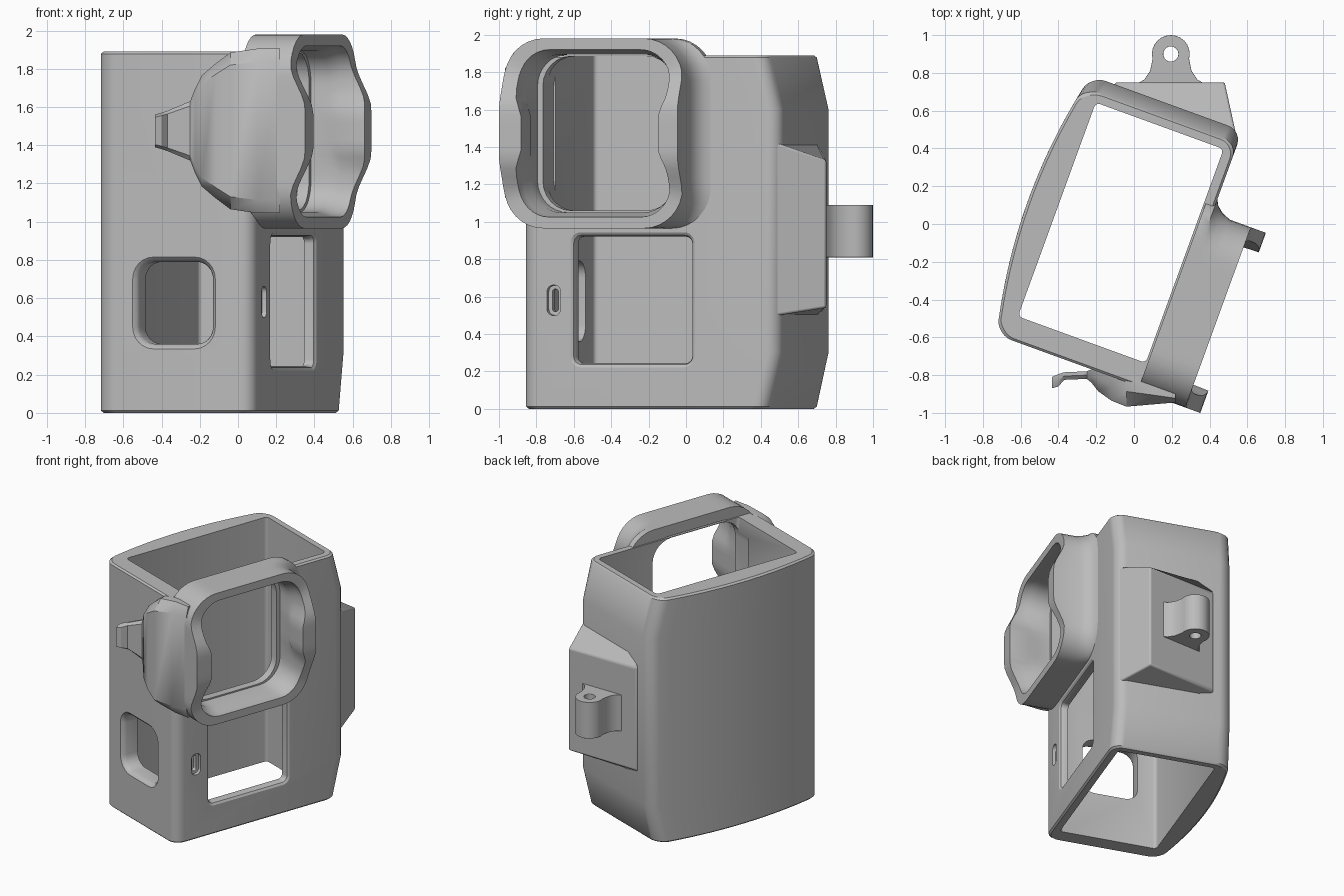
import bpy, bmesh, math
from mathutils import Matrix, Vector

cube = bpy.data.objects.get("Cube")
if cube:
    bpy.data.objects.remove(cube, do_unlink=True)

grey = bpy.data.materials.new("plain_grey")
grey.use_nodes = True
grey.diffuse_color = (0.5, 0.5, 0.5, 1)
grey.node_tree.nodes["Principled BSDF"].inputs["Base Color"].default_value = (0.5, 0.5, 0.5, 1)

TURN = Matrix.Rotation(math.radians(-20), 4, 'Z')   # the case stands turned
STILL = Matrix.Identity(4)


def loft(name, rings, matrix=TURN, cyclic=False):
    """Skin a list of equal-length point rings into a closed mesh."""
    bm = bmesh.new()
    rows = [[bm.verts.new(matrix @ Vector(p)) for p in ring] for ring in rings]
    n = len(rows[0])
    pairs = list(zip(rows, rows[1:]))
    if cyclic:
        pairs.append((rows[-1], rows[0]))
    else:
        bm.faces.new(rows[0])
        bm.faces.new(rows[-1])
    for a, b in pairs:
        for i in range(n):
            j = (i + 1) % n
            bm.faces.new((a[i], a[j], b[j], b[i]))
    bmesh.ops.recalc_face_normals(bm, faces=bm.faces)
    mesh = bpy.data.meshes.new(name)
    bm.to_mesh(mesh)
    bm.free()
    obj = bpy.data.objects.new(name, mesh)
    bpy.context.collection.objects.link(obj)
    mesh.materials.append(grey)
    return obj


def rounded(a0, a1, b0, b1, r, steps=7):
    """Rounded rectangle in two coordinates, counter-clockwise."""
    pts = []
    for k, (a, b) in enumerate([(a0 + r, b0 + r), (a1 - r, b0 + r), (a1 - r, b1 - r), (a0 + r, b1 - r)]):
        for i in range(steps):
            t = math.pi * (1 + k / 2 + i / (steps - 1) / 2)
            pts.append((a + r * math.cos(t), b + r * math.sin(t)))
    return pts


def select_only(obj):
    bpy.ops.object.select_all(action='DESELECT')
    obj.select_set(True)
    bpy.context.view_layer.objects.active = obj


def cut(obj, cutter):
    mod = obj.modifiers.new("cut", 'BOOLEAN')
    mod.operation = 'DIFFERENCE'
    mod.solver = 'EXACT'
    mod.object = cutter
    select_only(obj)
    bpy.ops.object.modifier_apply(modifier=mod.name)
    bpy.data.objects.remove(cutter, do_unlink=True)


def window(axis, a0, a1, b0, b1, r, depths):
    """Cutter lofted through a wall; depths are (position, widening)."""
    rings = []
    for d, e in depths:
        pts = rounded(a0 - e, a1 + e, b0 - e, b1 + e, r + e)
        rings.append([(d, a, b) if axis == 'x' else (a, d, b) for a, b in pts])
    return loft("cutter", rings)


def finish(obj, bevel=0):
    if bevel:
        mod = obj.modifiers.new("soft_edges", 'BEVEL')
        mod.width, mod.segments, mod.limit_method = bevel, 3, 'ANGLE'
    select_only(obj)
    bpy.ops.object.shade_smooth_by_angle(angle=math.radians(32))


# Case body: rounded box with a bowed left wall and a back that tapers at both ends
def body_ring(z, back, inset=0):
    pts = rounded(-0.48 + inset, 0.37 - inset, -0.8 + inset, back - inset, 0.08)
    top, bottom = pts[-1], pts[0]
    pts += [(top[0], top[1] + (bottom[1] - top[1]) * i / 14) for i in range(1, 14)]
    ring = []
    for u, v in pts:
        if u < -0.39:
            weight = min(1, (-0.39 - u) / 0.08)
            u -= weight * max(0, 0.09 * (1 - ((v + 0.07) / 0.74) ** 2))
        ring.append((u, v, z))
    return ring


body = loft("case_body", [body_ring(0, 0.59, 0.012), body_ring(0.012, 0.59), body_ring(0.3, 0.66),
                          body_ring(1.6, 0.66), body_ring(1.878, 0.59), body_ring(1.89, 0.59, 0.012)])
cavity = rounded(-0.41, 0.31, -0.67, 0.535, 0.025, 4)
cut(body, loft("cutter", [[(u, v, z) for u, v in cavity] for z in (-0.1, 2.1)]))

# Openings: front window, side window, small slot and lens hole
cut(body, window('y', -0.27, 0.14, 0.36, 0.79, 0.09,
                 [(-0.85, 0.03), (-0.8, 0.025), (-0.785, 0.008), (-0.765, 0), (-0.6, 0)]))
cut(body, window('x', -0.5, 0.16, 0.245, 0.92, 0.035,
                 [(0.2, 0), (0.34, 0), (0.36, 0.008), (0.371, 0.025), (0.42, 0.03)]))
cut(body, window('x', -0.635, -0.6, 0.52, 0.64, 0.015,
                 [(0.2, 0), (0.345, 0), (0.346, 0.02), (0.42, 0.025)]))
cut(body, window('x', -0.68, 0.07, 1.06, 1.885, 0.16, [(0.2, 0), (0.5, 0)]))
finish(body)

# Lens hood: rounded square tube with raised ears at mid height
MID = 1.475


def front_u(z):
    t = min(1, max(0, (abs(z - MID) - 0.11) / 0.25))
    return 0.672 - 0.085 * t * t * (3 - 2 * t)


def ear(z):
    return max(0, 1 - max(0, abs(z - MID) - 0.1) / 0.1)


def hood_points(v0, v1, z0, z1, r):
    pts = rounded(v0, v1, z0, z1, r, 9)
    out = []
    for i, (a, b) in enumerate(pts):
        a2, b2 = pts[(i + 1) % len(pts)]
        steps = 12 if i % 9 == 8 else 1
        out += [(a + (a2 - a) * k / steps, b + (b2 - b) * k / steps) for k in range(steps)]
    return out


def hood_outer(u, grow=0):
    return [(front_u(z) if u is None else u, v, z)
            for v, z in hood_points(-0.82, 0.195 + grow, 0.965, 1.98, 0.22)]


def hood_inner(u, grow=0):
    ring = []
    for v, z in hood_points(-0.71 - grow, 0.1 + grow, 1.05 - grow, 1.895 + grow, 0.17):
        x = front_u(z) if u is None else u
        if u is None or u > 0.5:
            v += 0.04 * ear(z) * (1 if v < -0.6 else -1 if v > 0 else 0)
        ring.append((x, v, z))
    return ring


hood = loft("lens_hood", [hood_outer(0.32, 0.08), hood_outer(0.37, 0.08), hood_outer(0.385, 0.05),
                          hood_outer(0.42, 0.02), hood_outer(0.47), hood_outer(None),
                          hood_inner(None, 0.025), hood_inner(0.53, 0.02), hood_inner(0.47, 0.0),
                          hood_inner(0.32, 0.0)], cyclic=True)
finish(hood)

# Latch cover on the front, thinning into a hooked finger tongue
stations = [(-0.435, -0.87, -0.81, 0.085), (-0.4, -0.86, -0.795, 0.095), (-0.37, -0.825, -0.785, 0.105),
            (-0.25, -0.82, -0.78, 0.155), (-0.225, -0.84, -0.77, 0.22), (-0.19, -0.885, -0.752, 0.29),
            (-0.12, -0.935, -0.777, 0.35), (-0.04, -0.967, -0.806, 0.41), (0.1, -0.955, -0.856, 0.43),
            (0.22, -0.945, -0.9, 0.43)]
rings = []
for x, front, back, h in stations:
    c, k = (back - front) * 0.5, h * 0.16
    rings.append([(x, y, MID + z) for y, z in ((back, -h), (front + c, -h), (front, k - h),
                                               (front, h - k), (front + c, h), (back, h))])
finish(loft("latch_cover", rings, STILL))

# Rear mount block, flaring where it meets the back wall
plan = [(-0.1, 0.75, 0), (0.48, 0.75, 0), (0.55, 0.43, 1), (0.5, 0.45, 1), (-0.12, 0.69, 1)]
mount = loft("rear_mount", [[(x, y, 0.54 - 0.05 * f) for x, y, f in plan],
                            [(x, y, 1.33 + 0.11 * f) for x, y, f in plan]], STILL)
finish(mount, 0.012)

# Mounting lug with a cord hole
right_side = [(0.2, 0.73), (0.14, 0.765), (0.11, 0.81)]
outline = [(0.195 + x, y) for x, y in right_side]
for i in range(15):
    t = math.radians(-15 + 210 * i / 14)
    outline.append((0.195 + 0.1 * math.cos(t), 0.9 + 0.1 * math.sin(t)))
outline += [(0.195 - x, y) for x, y in reversed(right_side)]
lug = loft("mounting_lug", [[(x, y, z) for x, y in outline] for z in (0.81, 1.09)], STILL)
hole = rounded(0.155, 0.235, 0.86, 0.94, 0.0399)
cut(lug, loft("cutter", [[(x, y, z) for x, y in hole] for z in (0.7, 1.2)], STILL))
finish(lug, 0.008)
